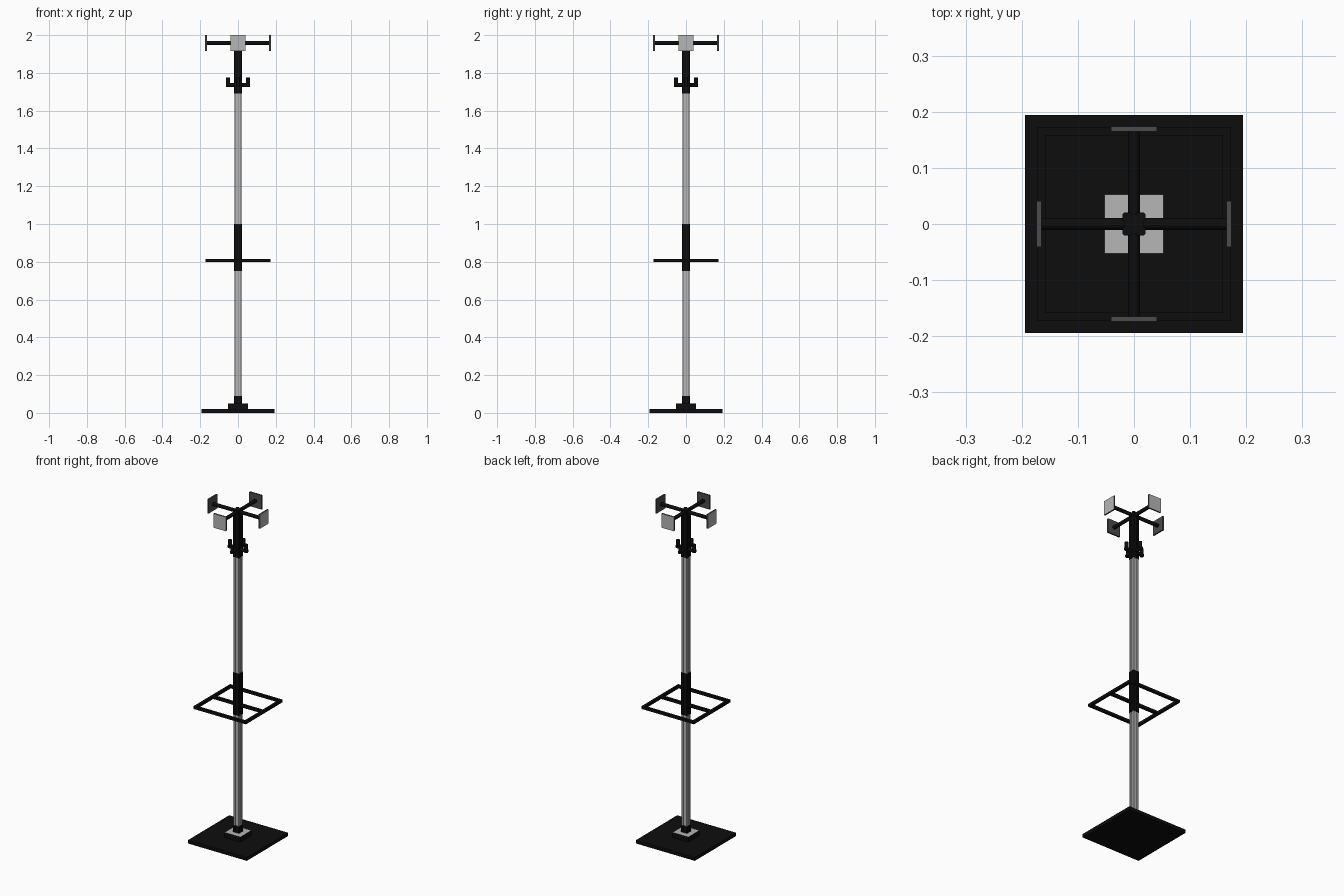
import bpy, bmesh
from math import pi, cos, sin
from mathutils import Matrix, Vector

default = bpy.data.objects.get("Cube")
if default:
    bpy.data.objects.remove(default, do_unlink=True)


def material(name, value):
    m = bpy.data.materials.new(name)
    m.use_nodes = True
    color = (value, value, value, 1)
    m.diffuse_color = color
    m.node_tree.nodes["Principled BSDF"].inputs["Base Color"].default_value = color
    return m


BLACK = material("black", 0.004)
SILVER = material("silver grey", 0.47)
DARK = material("dark grey", 0.07)


def finish(name, bm, *mats):
    bmesh.ops.recalc_face_normals(bm, faces=bm.faces)
    mesh = bpy.data.meshes.new(name)
    bm.to_mesh(mesh)
    bm.free()
    for m in mats:
        mesh.materials.append(m)
    obj = bpy.data.objects.new(name, mesh)
    bpy.context.collection.objects.link(obj)
    return obj


def add_box(bm, center, size):
    mat = Matrix.Translation(center) @ Matrix.Diagonal((*size, 1))
    bmesh.ops.create_cube(bm, size=1, matrix=mat)


def add_rod(bm, start, end, radius):
    a, b = Vector(start), Vector(end)
    rot = (b - a).to_track_quat("Z", "Y").to_matrix().to_4x4()
    bmesh.ops.create_cone(bm, cap_ends=True, segments=16, radius1=radius, radius2=radius,
                          depth=(b - a).length, matrix=Matrix.Translation((a + b) / 2) @ rot)


def smooth(obj):
    for o in bpy.context.selected_objects:
        o.select_set(False)
    obj.select_set(True)
    bpy.context.view_layer.objects.active = obj
    bpy.ops.object.shade_smooth_by_angle()


def grooved_post(name, half, bottom, top, mat):
    """Square extrusion with chamfered corners and a groove down each face."""
    side = [(half, -half + 0.003), (half, -0.006), (half - 0.004, -0.005),
            (half - 0.004, 0.005), (half, 0.006), (half, half - 0.003)]
    bm = bmesh.new()
    verts = []
    for k in range(4):
        c, s = round(cos(k * pi / 2)), round(sin(k * pi / 2))
        verts += [bm.verts.new((x * c - y * s, x * s + y * c, bottom)) for x, y in side]
    face = bm.faces.new(verts)
    grown = bmesh.ops.extrude_face_region(bm, geom=[face], use_keep_orig=True)
    moved = [g for g in grown["geom"] if isinstance(g, bmesh.types.BMVert)]
    bmesh.ops.translate(bm, vec=(0, 0, top - bottom), verts=moved)
    return finish(name, bm, mat)


# Base slab
bm = bmesh.new()
add_box(bm, (0, 0, 0.01), (0.388, 0.388, 0.02))
finish("base", bm, BLACK)

# Foot block with a silver upper face
bm = bmesh.new()
add_box(bm, (0, 0, 0.035), (0.105, 0.105, 0.03))
bm.normal_update()
for f in bm.faces:
    f.material_index = 1 if f.normal.z > 0.9 else 0
finish("foot_block", bm, BLACK, SILVER)

# Pole and its black sleeves
grooved_post("pole", 0.0185, 0.04, 1.95, SILVER)
grooved_post("foot_collar", 0.0205, 0.05, 0.09, BLACK)
grooved_post("middle_sleeve", 0.0205, 0.75, 1.0, BLACK)
grooved_post("upper_sleeve", 0.0205, 1.69, 1.972, BLACK)

# Umbrella frame with one cross bar
bm = bmesh.new()
for s in (-1, 1):
    add_box(bm, (0, s * 0.1655, 0.808), (0.346, 0.015, 0.016))
    add_box(bm, (s * 0.1655, 0, 0.808), (0.015, 0.316, 0.016))
add_box(bm, (0, 0, 0.808), (0.316, 0.016, 0.016))
finish("umbrella_frame", bm, BLACK)

# Four small hooks, four arms and their end plates
for k, label in enumerate(("left", "back", "right", "front")):
    turn = Matrix.Rotation(k * pi / 2, 4, "Z")

    bm = bmesh.new()
    add_rod(bm, (0.01, 0, 1.736), (0.0625, 0, 1.736), 0.01)
    add_rod(bm, (0.0525, 0, 1.727), (0.0525, 0, 1.775), 0.01)
    bm.transform(turn)
    smooth(finish(label + "_hook", bm, BLACK))

    bm = bmesh.new()
    add_rod(bm, (0, 0, 1.958), (0.168, 0, 1.958), 0.0105)
    bm.transform(turn)
    smooth(finish(label + "_arm", bm, BLACK))

    bm = bmesh.new()
    add_box(bm, (0.169, 0, 1.958), (0.009, 0.082, 0.084))
    bm.normal_update()
    for f in bm.faces:
        f.material_index = 1 if f.normal.x > 0.9 else 0
    bm.transform(turn)
    finish(label + "_end_plate", bm, DARK, SILVER)
